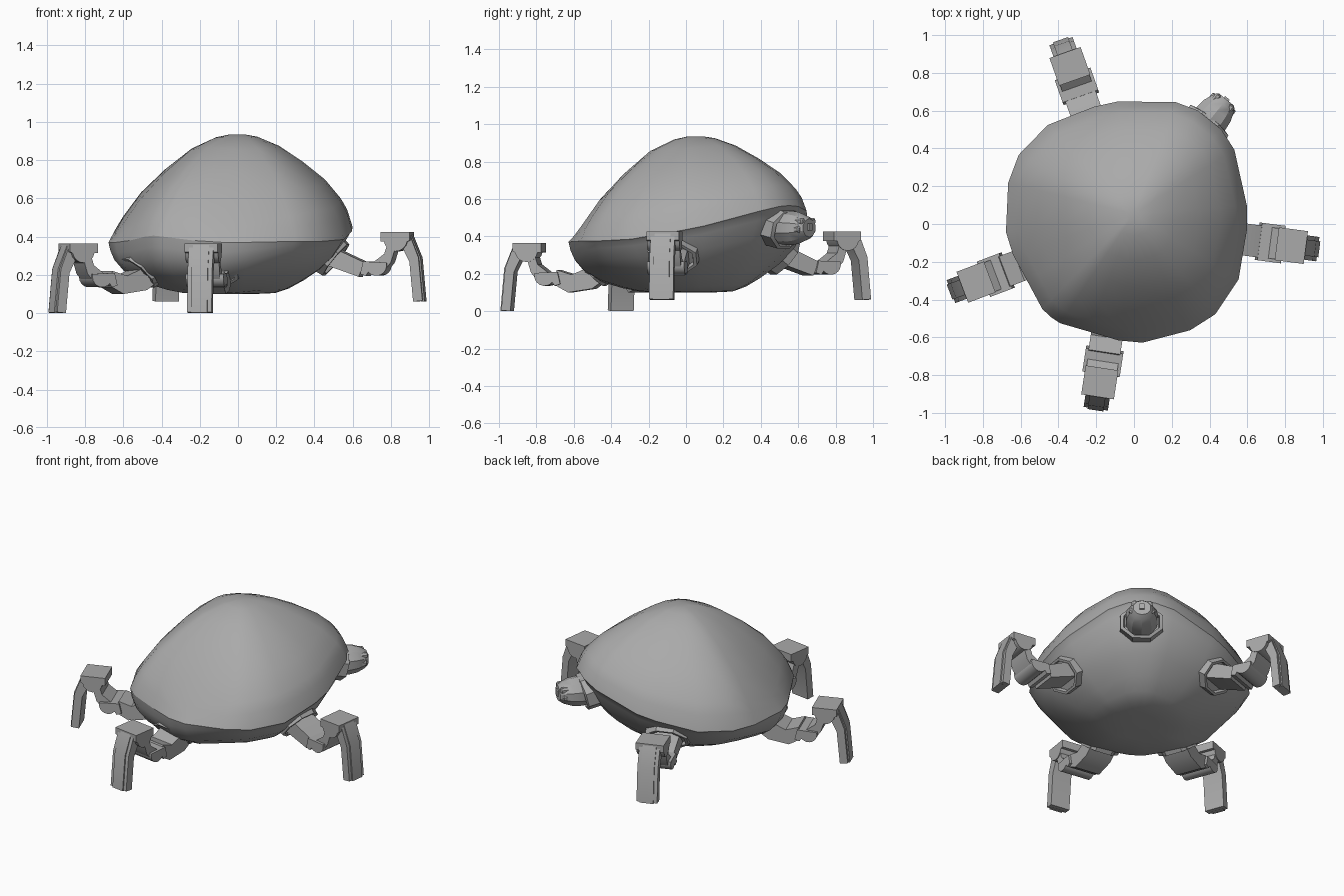
import bpy, bmesh, math
from mathutils import Matrix, Vector

if "Cube" in bpy.data.objects:
    bpy.data.objects.remove(bpy.data.objects["Cube"])

grey = bpy.data.materials.new("shell_grey")
grey.diffuse_color = (0.40, 0.40, 0.40, 1)
grey.use_nodes = True
grey.node_tree.nodes["Principled BSDF"].inputs["Base Color"].default_value = grey.diffuse_color

# Parts are built with the head toward +Y, then the whole animal is turned
BODY = Matrix.Translation((-0.027, 0.022, 0)) @ Matrix.Rotation(math.radians(-39), 4, 'Z')


def finish(name, bm, angle=30):
    bmesh.ops.recalc_face_normals(bm, faces=bm.faces)
    me = bpy.data.meshes.new(name)
    bm.to_mesh(me)
    bm.free()
    me.materials.append(grey)
    ob = bpy.data.objects.new(name, me)
    bpy.context.collection.objects.link(ob)
    ob.matrix_world = BODY
    bpy.ops.object.select_all(action='DESELECT')
    ob.select_set(True)
    bpy.context.view_layer.objects.active = ob
    bpy.ops.object.shade_smooth_by_angle(angle=math.radians(angle))
    return ob


def loft(name, rings, angle=30, caps=(True, True)):
    """Skin a list of equal-length closed rings and cap the ends."""
    bm = bmesh.new()
    vs = [[bm.verts.new(p) for p in r] for r in rings]
    n = len(rings[0])
    for a, b in zip(vs, vs[1:]):
        for i in range(n):
            j = (i + 1) % n
            bm.faces.new((a[i], a[j], b[j], b[i]))
    if caps[0]:
        bm.faces.new(vs[0])
    if caps[1]:
        bm.faces.new(vs[-1])
    return finish(name, bm, angle)


def lathe(name, profile, n, m, sx=1.0, sy=1.0, angle=30):
    """Turn (distance, radius) pairs round the local z axis of m."""
    rings = []
    for d, r in profile:
        ring = []
        for i in range(n):
            t = 2 * math.pi * (i + 0.5) / n
            ring.append(m @ Vector((r * sx * math.cos(t), r * sy * math.sin(t), d)))
        rings.append(ring)
    return loft(name, rings, angle)


# Rim outline, right half from nose to tail: (side, forward, height)
half = [(0, .68, .565), (.08, .68, .56), (.20, .64, .535), (.44, .45, .455),
        (.52, .35, .43), (.65, .12, .385), (.67, -.10, .375), (.62, -.25, .375),
        (.465, -.46, .37), (.36, -.53, .37), (.21, -.592, .38), (.06, -.655, .40), (0, -.66, .405)]
rim = half + [(-x, y, z) for x, y, z in reversed(half[1:-1])]


def shell_ring(s, f, f_rear, top, mid, spread, tail):
    """Shrink the rim by s and raise it by f, or f_rear around the angle mid from the tail."""
    ring = []
    for x, y, z in rim:
        phi = math.degrees(math.atan2(abs(x), -y))
        w = math.exp(-((phi - mid) / spread) ** 2)
        if phi < mid:
            w = max(w, tail)
        g = f + (f_rear - f) * w
        ring.append((x * s, y * s + .04 * (1 - s), z + (top - z) * g))
    return ring


# Domed shell, hollowed over the hind legs
dome = [(1, 0, 0), (.955, .18, .06), (.90, .30, .15), (.76, .51, .39), (.57, .70, .64),
        (.36, .875, .86), (.17, .975, .97), (.06, 1, 1)]
loft("shell", [shell_ring(s, f, r, .935, 45, 25, .3) for s, f, r in dome], 40, (False, True))

# Belly bowl, meeting the shell at the rim, steep at the rear and flat at the bottom
bowl = [(1, 0, 0), (.985, .025, .20), (.955, .12, .40), (.88, .34, .62), (.75, .57, .80),
        (.58, .78, .92), (.45, .91, .98), (.33, .985, 1), (.15, 1, 1)]
loft("belly", [shell_ring(s, f, r, .10, 30, 30, 1) for s, f, r in bowl], 40, (False, True))

# Neck collar and head
forward = Matrix.Rotation(math.radians(-90), 4, 'X')
neck = Matrix.Translation((0, .58, .445)) @ forward
tilted = Matrix.Translation((0, .60, .45)) @ Matrix.Rotation(math.radians(-104), 4, 'X')
lathe("neck_collar", [(-.06, .145), (.07, .14), (.078, .118), (.04, .11)], 8, tilted, 1, .78)
lathe("head", [(.0, .095), (.11, .102), (.165, .095), (.21, .077), (.24, .055)], 10, neck, 1, .9)
# Brow, eyes and muzzle
for side in (-1, 1):
    for h, w, d in ((.035, .045, .20), (-.008, .06, .19)):
        eye = neck @ Matrix.Translation((side * w, -h, d))
        lathe("eye", [(-.03, .022), (.03, .020), (.036, .012)], 8, eye)
lathe("muzzle", [(-.03, .026), (.025, .022)], 4,
      neck @ Matrix.Translation((0, -.005, .225)), 1, 1.2)


# Legs: side profiles (outward, height), outward measured to .97 at the foot tip
def arc(cx, cz, r, a0, a1, n=8):
    return [(cx + r * math.cos(math.radians(a0 + (a1 - a0) * i / n)),
             cz + r * math.sin(math.radians(a0 + (a1 - a0) * i / n))) for i in range(n + 1)]


hip_front = [(.40, .28), (.38, .36), (.52, .33), (.66, .265), (.63, .19), (.46, .25)]
hip_rear = [(.36, .26), (.36, .36), (.50, .29), (.58, .255), (.66, .28), (.69, .21), (.60, .16), (.47, .18)]
parts = [
    ("knee_disc", [(.655, .27), (.64, .205), (.67, .195)] + arc(.725, .25, .055, 220, 375), .20),
    ("knee_link", [(.71, .268), (.755, .21), (.80, .265), (.82, .33), (.86, .36), (.79, .39), (.765, .31)], .165),
    ("ankle_cap", [(.745, .425), (.745, .375)] + arc(.825, .385, .062, 190, 350) + [(.90, .38), (.90, .425)], .175),
    ("shin", [(.86, .40), (.895, .415), (.943, .29), (.964, .065), (.915, .06), (.895, .27), (.85, .36)], .13),
    ("shin_plate", [(.88, .405), (.90, .415), (.951, .29), (.972, .062), (.95, .06), (.93, .28)], .085),
]


def leg(which, hip, tip, heading, drop, side, socket):
    a = math.radians(heading)
    out, lat = Vector((math.sin(a), math.cos(a), 0)), Vector((math.cos(a), -math.sin(a), 0))

    def place(r, t, z):
        p = Vector((tip[0], tip[1], 0)) + out * (r - .97) + lat * t
        return Vector((p.x * side, p.y, z - drop))

    for name, prof, width in [("hip", hip, .17)] + parts:
        loft(which + "_" + name,
             [[place(r, s * width / 2, z) for r, z in prof] for s in (-1, 1)])
    # Thin socket ring set into the belly
    r, z, slope = socket
    d = Vector((out.x * side, out.y, slope)).normalized()
    m = Matrix.Translation(place(r, 0, z)) @ d.to_track_quat('Z', 'Y').to_matrix().to_4x4()
    lathe(which + "_socket", [(-.05, .15), (.012, .14), (.012, .12), (-.01, .115)], 8, m, 1, .8)


for side in (1, -1):
    leg("front_leg", hip_front, (.880, .512), 58.5, 0, side, (.49, .285, -.8))
    leg("rear_leg", hip_rear, (.496, -.893), 149.7, .06, side, (.48, .275, -1.0))
